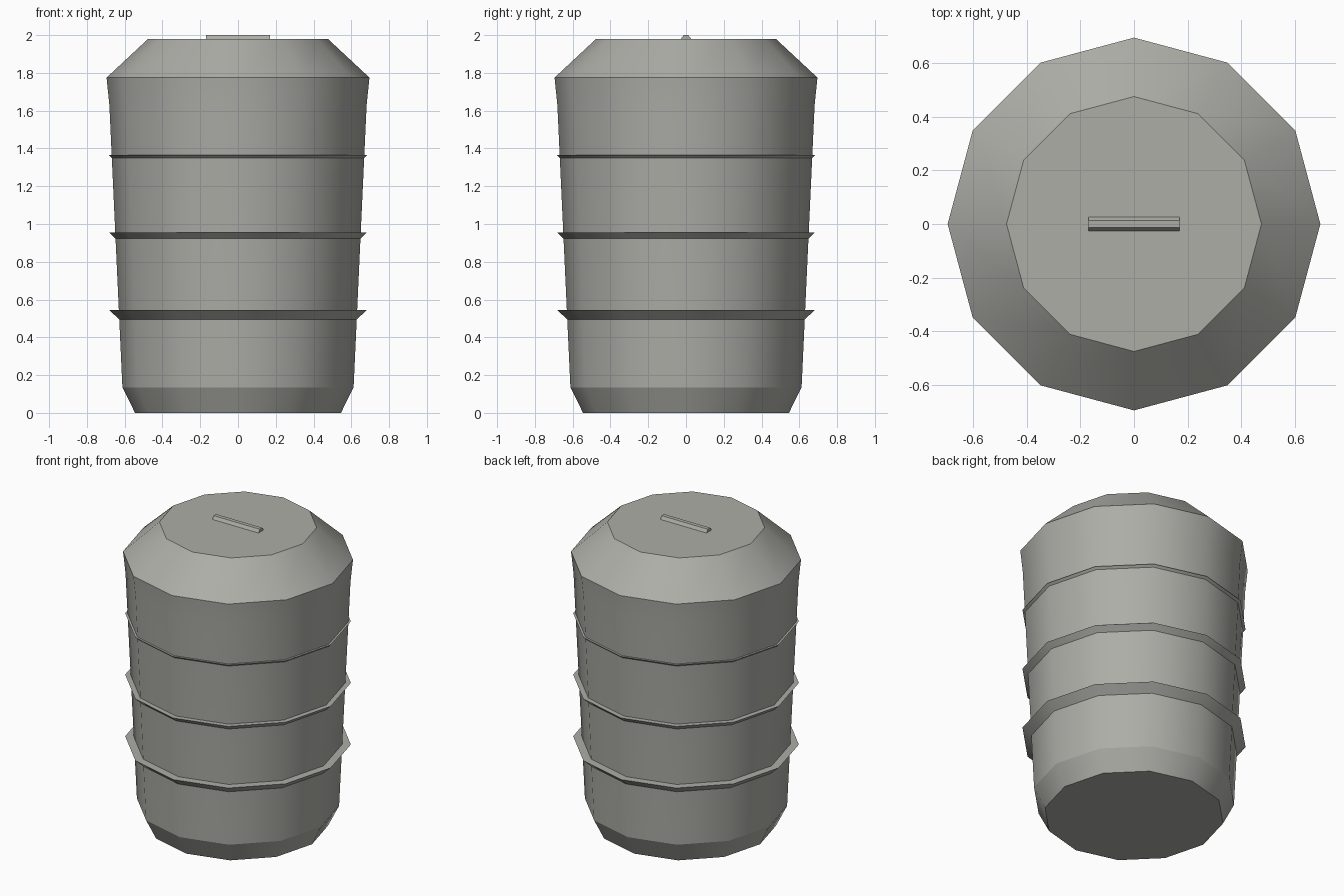
import bpy
import math

SIDES = 12

cube = bpy.data.objects.get("Cube")
if cube:
    bpy.data.objects.remove(cube, do_unlink=True)


def material(name, colour):
    mat = bpy.data.materials.new(name)
    mat.use_nodes = True
    mat.diffuse_color = colour
    mat.node_tree.nodes["Principled BSDF"].inputs["Base Color"].default_value = colour
    return mat


def add_object(name, verts, faces, mat, angle):
    mesh = bpy.data.meshes.new(name)
    mesh.from_pydata(verts, [], faces)
    mesh.materials.append(mat)
    obj = bpy.data.objects.new(name, mesh)
    bpy.context.collection.objects.link(obj)
    bpy.ops.object.select_all(action="DESELECT")
    obj.select_set(True)
    bpy.context.view_layer.objects.active = obj
    bpy.ops.object.shade_smooth_by_angle(angle=math.radians(angle))
    return obj


def lathe(name, profile, mat, cap_bottom=False, cap_top=False):
    """Spin a (radius, height) profile, listed from bottom to top."""
    verts = [(r * math.cos(math.tau * i / SIDES), r * math.sin(math.tau * i / SIDES), z)
             for r, z in profile for i in range(SIDES)]
    faces = []
    for row in range(len(profile) - 1):
        a, b = row * SIDES, (row + 1) * SIDES
        for i in range(SIDES):
            j = (i + 1) % SIDES
            faces.append((a + i, a + j, b + j, b + i))
    if cap_bottom:
        faces.append(tuple(reversed(range(SIDES))))
    if cap_top:
        start = (len(profile) - 1) * SIDES
        faces.append(tuple(range(start, start + SIDES)))
    return add_object(name, verts, faces, mat, 35)


grey = material("warm grey", (0.42, 0.42, 0.39, 1))

# Tapered container: bevelled foot, wall and sloping lid
lathe("foot", [(0.545, 0), (0.612, 0.135)], grey, cap_bottom=True)
lathe("wall", [(0.612, 0.135), (0.681, 1.63), (0.696, 1.775)], grey)
lathe("lid", [(0.696, 1.775), (0.476, 1.98)], grey, cap_top=True)

# Three flared bands, each flat on top and tapering in to the wall below
for name, low, top in (("lower_band", 0.495, 0.545),
                       ("middle_band", 0.922, 0.955),
                       ("upper_band", 1.35, 1.364)):
    wall_low = 0.612 + (low - 0.135) * 0.0462
    wall_top = 0.612 + (top - 0.135) * 0.0462
    lathe(name, [(wall_low, low), (0.683, top), (wall_top, top)], grey)

# Narrow wedge-shaped grip on the lid
section = [(-0.028, 1.978), (0.028, 1.978), (0.013, 2.0), (-0.013, 2.0)]
verts = [(x, y, z) for x in (-0.17, 0.17) for y, z in section]
faces = [(3, 2, 1, 0), (4, 5, 6, 7)]
faces += [(i, (i + 1) % 4, 4 + (i + 1) % 4, 4 + i) for i in range(4)]
grip = add_object("lid_grip", verts, faces, grey, 20)
grip.data.flip_normals()
